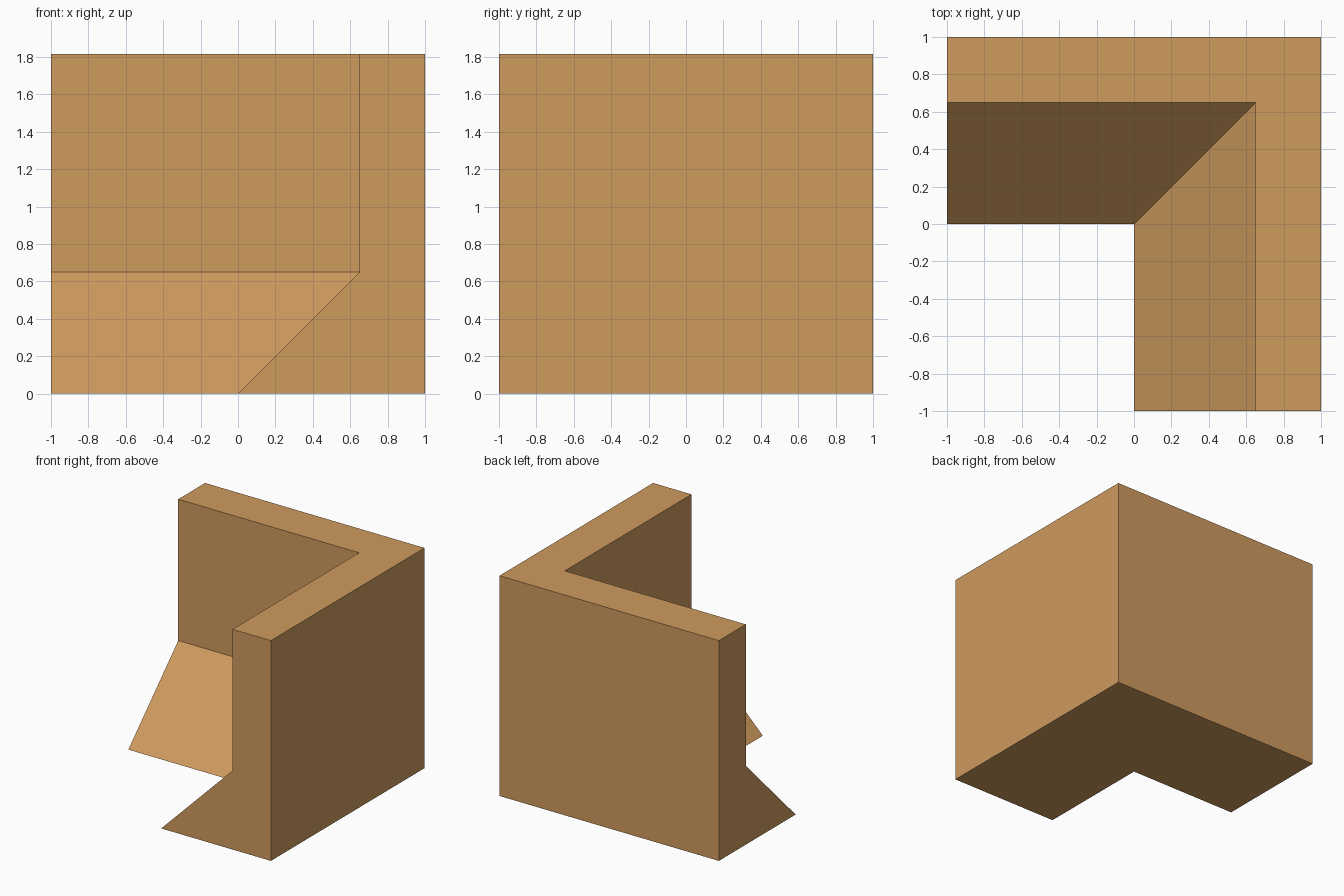
import bpy
import bmesh

if "Cube" in bpy.data.objects:
    bpy.data.objects.remove(bpy.data.objects["Cube"])

# Single wood-brown colour
brown = bpy.data.materials.new("warm_brown")
brown.diffuse_color = (0.62, 0.325, 0.112, 1.0)
brown.use_nodes = True
brown.node_tree.nodes["Principled BSDF"].inputs["Base Color"].default_value = brown.diffuse_color

# Wall cross-section: (distance inward from outer face, height)
profile = [(0, 0), (1, 0), (0.35, 0.65), (0.35, 1.815), (0, 1.815)]

# Sweep the section along the L: left end, mitred corner, front end
stations = [
    lambda d, z: (-1, 1 - d, z),
    lambda d, z: (1 - d, 1 - d, z),
    lambda d, z: (1 - d, -1, z),
]

bm = bmesh.new()
rings = [[bm.verts.new(place(d, z)) for d, z in profile] for place in stations]
n = len(profile)
for a, b in zip(rings, rings[1:]):
    for i in range(n):
        j = (i + 1) % n
        bm.faces.new((a[i], a[j], b[j], b[i]))

# End caps
bm.faces.new(rings[0])
bm.faces.new(rings[-1])
bmesh.ops.recalc_face_normals(bm, faces=bm.faces)

mesh = bpy.data.meshes.new("corner_wall")
bm.to_mesh(mesh)
bm.free()
mesh.materials.append(brown)
wall = bpy.data.objects.new("corner_wall", mesh)
bpy.context.collection.objects.link(wall)
